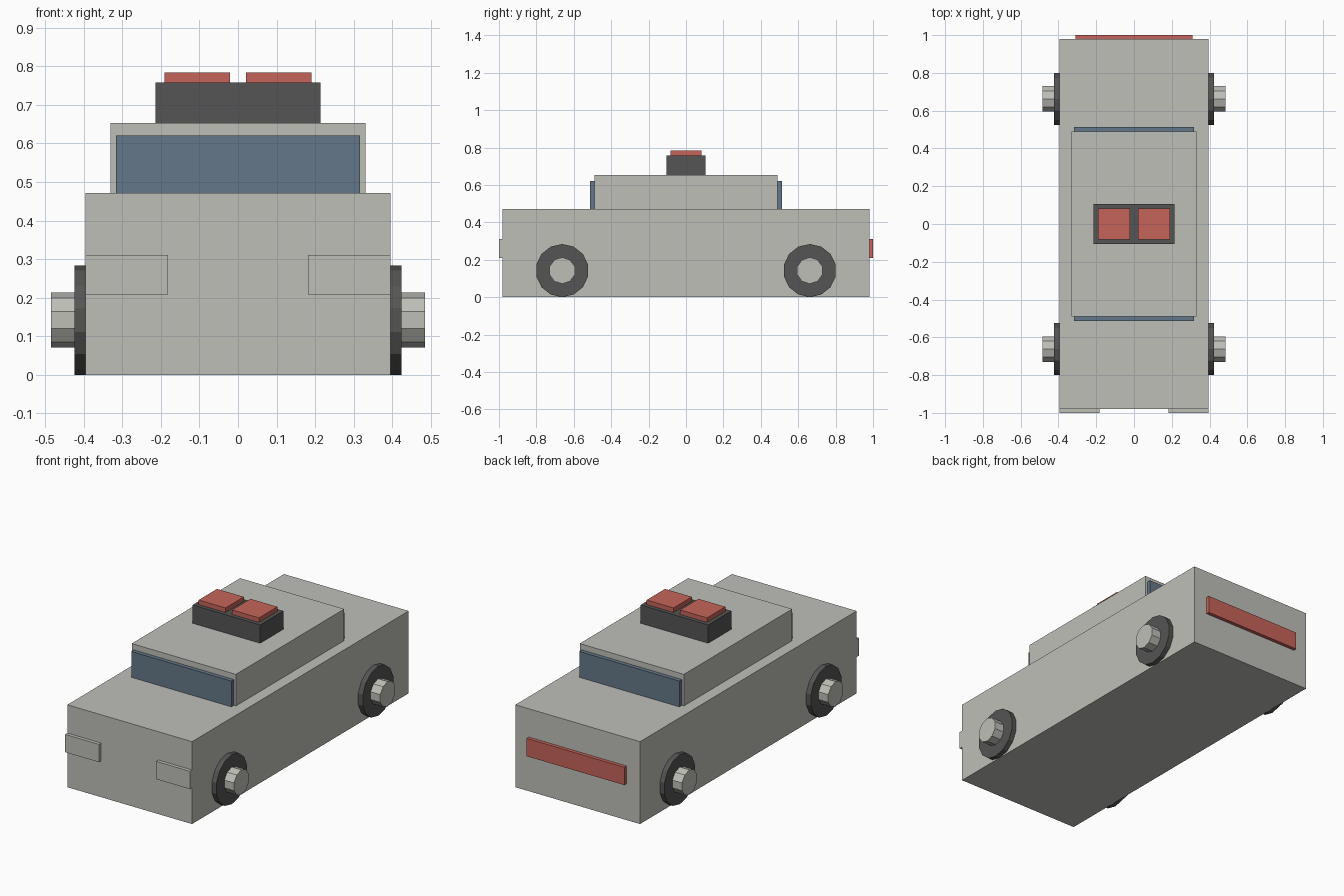
import bpy
import math
from mathutils import Matrix

if "Cube" in bpy.data.objects:
    bpy.data.objects.remove(bpy.data.objects["Cube"])


def material(name, rgb):
    m = bpy.data.materials.new(name)
    m.diffuse_color = (*rgb, 1)
    m.use_nodes = True
    m.node_tree.nodes["Principled BSDF"].inputs["Base Color"].default_value = m.diffuse_color
    return m


grey = material("light_grey", (0.52, 0.52, 0.485))
dark = material("dark_grey", (0.09, 0.09, 0.09))
glass = material("blue_glass", (0.13, 0.184, 0.246))
red = material("lamp_red", (0.558, 0.127, 0.102))


def box(name, x, y, z, mat):
    """Box spanning the given (min, max) ranges."""
    bpy.ops.mesh.primitive_cube_add(size=1)
    ob = bpy.context.object
    ob.name = name
    spans = (x, y, z)
    size = Matrix.Diagonal([b - a for a, b in spans]).to_4x4()
    ob.data.transform(size)
    ob.location = [(a + b) / 2 for a, b in spans]
    ob.data.materials.append(mat)


def disc(name, sides, radius, x0, x1, y, z, mat):
    """Flat-sided cylinder along x with a corner pointing up."""
    bpy.ops.mesh.primitive_cylinder_add(vertices=sides, radius=radius, depth=abs(x1 - x0))
    ob = bpy.context.object
    ob.name = name
    # corner at +y of the primitive is turned to +z, axis z to x
    ob.data.transform(Matrix.Rotation(math.pi / 2, 4, 'Z') @ Matrix.Rotation(math.pi / 2, 4, 'X'))
    ob.location = ((x0 + x1) / 2, y, z)
    ob.data.materials.append(mat)


# Body and cabin
box("body", (-0.395, 0.395), (-0.98, 0.98), (0, 0.472), grey)
box("cabin", (-0.33, 0.33), (-0.49, 0.49), (0.472, 0.653), grey)

# Front and rear windows
box("windscreen", (-0.317, 0.317), (-0.513, -0.49), (0.472, 0.62), glass)
box("rear_window", (-0.317, 0.317), (0.49, 0.513), (0.472, 0.62), glass)

# Roof light bar
box("light_bar_base", (-0.214, 0.214), (-0.105, 0.105), (0.653, 0.758), dark)

# Tail light strip
box("tail_light", (-0.309, 0.309), (0.98, 1.0), (0.208, 0.31), red)

# Mirrored roof lamps, headlights and wheels
for side, s in (("left", -1), ("right", 1)):
    box(f"roof_lamp_{side}", sorted((s * 0.021, s * 0.191)), (-0.083, 0.083), (0.758, 0.784), red)
    box(f"headlight_{side}", sorted((s * 0.182, s * 0.395)), (-1.0, -0.98), (0.208, 0.31), grey)
    for end, y in (("front", -0.662), ("rear", 0.662)):
        disc(f"tyre_{end}_{side}", 14, 0.142, s * 0.37, s * 0.424, y, 0.142, dark)
        disc(f"hub_{end}_{side}", 10, 0.071, s * 0.40, s * 0.485, y, 0.142, grey)
